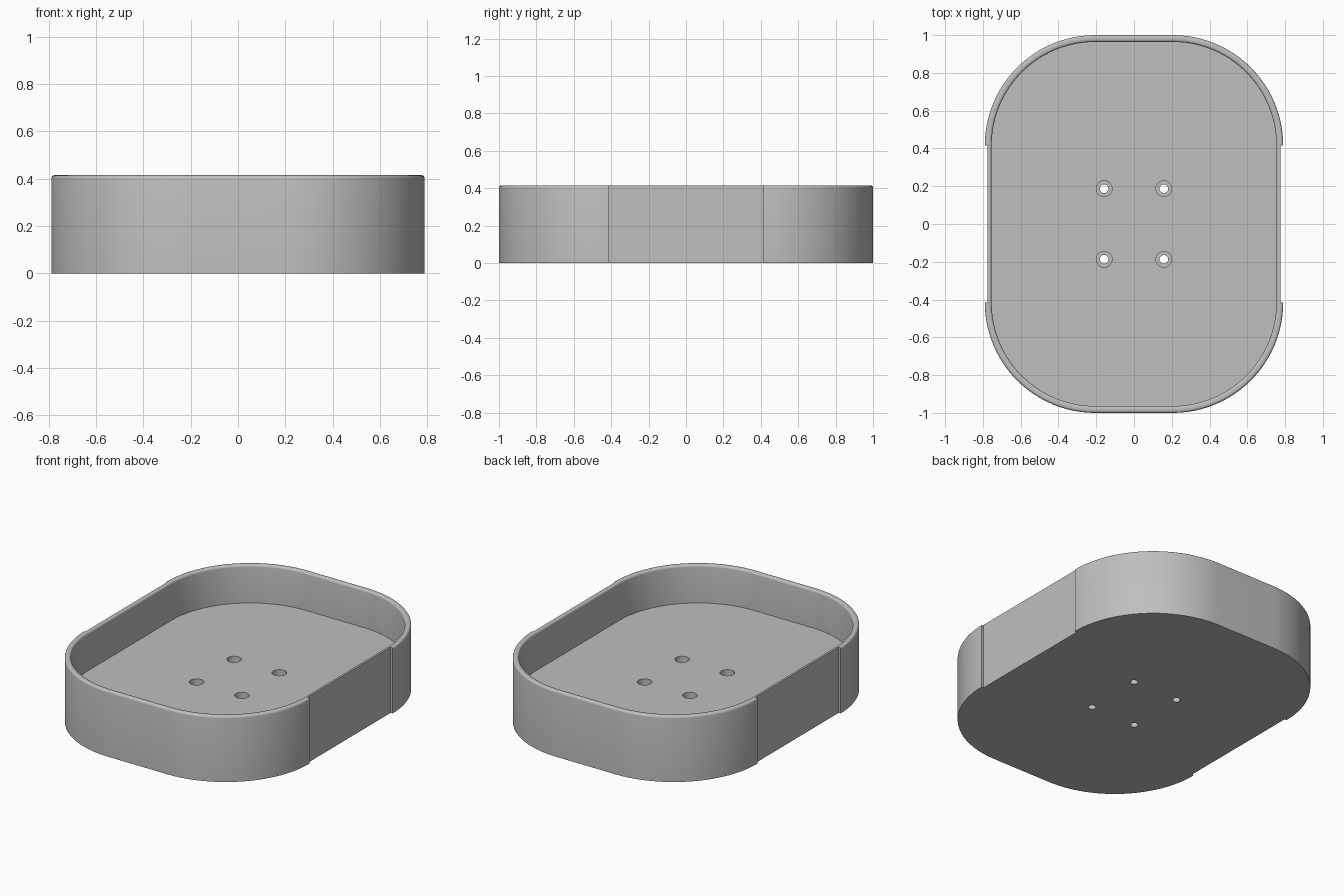
import bpy, bmesh, math
from mathutils import Matrix

old = bpy.data.objects.get("Cube")
if old:
    bpy.data.objects.remove(old, do_unlink=True)

HX, HY, R = 0.79, 1.0, 0.585       # outer half sizes and corner radius
H, WALL, FLOOR, FILLET = 0.415, 0.036, 0.175, 0.013
SEG = 24                            # steps per rounded corner

grey = bpy.data.materials.new("light_grey")
grey.use_nodes = True
colour = (0.52, 0.52, 0.52, 1)
grey.diffuse_color = colour
grey.node_tree.nodes["Principled BSDF"].inputs["Base Color"].default_value = colour


def make_object(name, bm):
    bmesh.ops.recalc_face_normals(bm, faces=bm.faces)
    mesh = bpy.data.meshes.new(name)
    bm.to_mesh(mesh)
    bm.free()
    mesh.materials.append(grey)
    obj = bpy.data.objects.new(name, mesh)
    bpy.context.collection.objects.link(obj)
    return obj


def rounded_loop(bm, inset, z):
    """Rounded rectangle of vertices, moved inwards by inset."""
    verts = []
    for k, (sx, sy) in enumerate([(1, 1), (-1, 1), (-1, -1), (1, -1)]):
        for i in range(SEG + 1):
            a = math.pi / 2 * (k + i / SEG)
            verts.append(bm.verts.new((sx * (HX - R) + (R - inset) * math.cos(a),
                                       sy * (HY - R) + (R - inset) * math.sin(a), z)))
    return verts


# Tray body: wall section with a rounded rim, lofted around the outline
section = [(0, 0)]
for centre, start in ((FILLET, math.pi), (WALL - FILLET, math.pi / 2)):
    for i in range(5):
        a = start - math.pi / 2 * i / 4
        section.append((centre + FILLET * math.cos(a), H - FILLET + FILLET * math.sin(a)))
section.append((WALL, FLOOR))

bm = bmesh.new()
loops = [rounded_loop(bm, inset, z) for inset, z in section]
for low, high in zip(loops, loops[1:]):
    for i in range(len(low)):
        j = (i + 1) % len(low)
        bm.faces.new((low[i], low[j], high[j], high[i]))
bm.faces.new(loops[0])
bm.faces.new(loops[-1])
tray = make_object("tray", bm)


def cut(name, bm):
    cutter = make_object(name, bm)
    cutter.hide_render = True
    mod = tray.modifiers.new(name, 'BOOLEAN')
    mod.operation = 'DIFFERENCE'
    mod.solver = 'EXACT'
    mod.object = cutter
    bpy.ops.object.select_all(action='DESELECT')
    tray.select_set(True)
    bpy.context.view_layer.objects.active = tray
    bpy.ops.object.modifier_apply(modifier=name)
    bpy.data.objects.remove(cutter, do_unlink=True)


# Shallow recess along each long side
bm = bmesh.new()
for side in (-1, 1):
    place = Matrix.Translation((side * 0.876, 0, 0.2)) @ Matrix.Diagonal((0.2, 0.83, 1, 1))
    bmesh.ops.create_cube(bm, size=1, matrix=place)
cut("side_recess", bm)

# Four screw holes: wide upper bore and narrow through hole
for name, radius, low in (("screw_head_bore", 0.042, 0.07), ("screw_hole", 0.023, -0.1)):
    bm = bmesh.new()
    for x in (-0.158, 0.158):
        for y in (-0.187, 0.187):
            bmesh.ops.create_cone(bm, cap_ends=True, segments=24, radius1=radius,
                                  radius2=radius, depth=0.3 - low,
                                  matrix=Matrix.Translation((x, y, (0.3 + low) / 2)))
    cut(name, bm)

bpy.ops.object.shade_smooth_by_angle(angle=math.radians(30))
